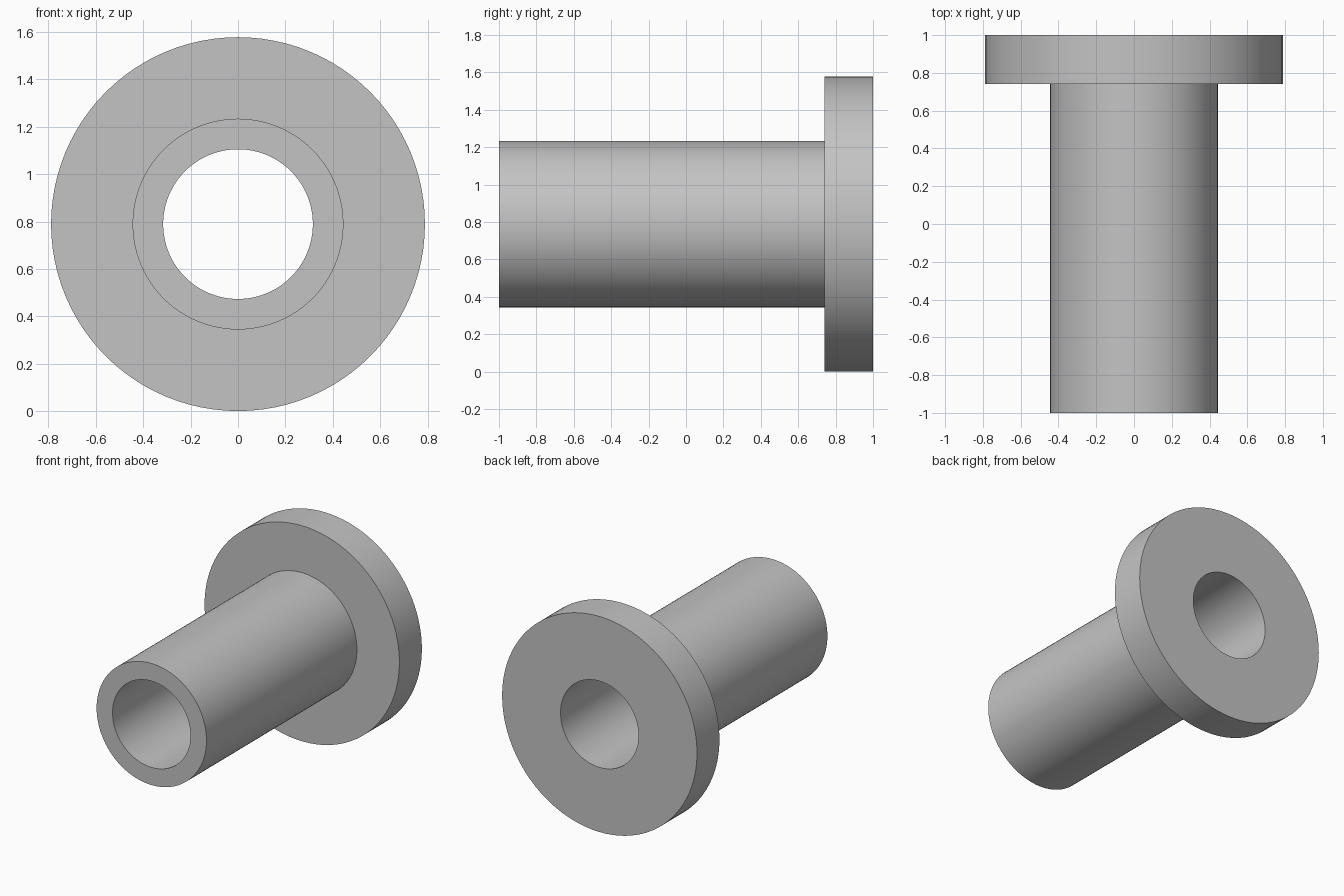
import bpy
import bmesh
from math import pi, cos, sin, radians

cube = bpy.data.objects.get("Cube")
if cube:
    bpy.data.objects.remove(cube, do_unlink=True)

SEGMENTS = 96
FLANGE_R, TUBE_R, BORE_R = 0.789, 0.445, 0.316
FRONT, SHOULDER, BACK = -1.0, 0.74, 1.0

# Plain grey metal
grey = bpy.data.materials.new("grey_metal")
grey.use_nodes = True
colour = (0.55, 0.55, 0.55, 1.0)
grey.diffuse_color = colour
grey.node_tree.nodes["Principled BSDF"].inputs["Base Color"].default_value = colour


def revolve(name, profile):
    """Turn a closed (radius, y) profile around the y axis."""
    bm = bmesh.new()
    rings = []
    for i in range(SEGMENTS):
        a = 2 * pi * i / SEGMENTS
        rings.append([bm.verts.new((r * cos(a), y, r * sin(a))) for r, y in profile])
    n = len(profile)
    for i in range(SEGMENTS):
        here, nxt = rings[i], rings[(i + 1) % SEGMENTS]
        for j in range(n):
            k = (j + 1) % n
            bm.faces.new((here[j], here[k], nxt[k], nxt[j]))
    bmesh.ops.recalc_face_normals(bm, faces=bm.faces[:])
    mesh = bpy.data.meshes.new(name)
    bm.to_mesh(mesh)
    bm.free()
    mesh.materials.append(grey)
    obj = bpy.data.objects.new(name, mesh)
    bpy.context.collection.objects.link(obj)
    obj.location.z = FLANGE_R
    bpy.ops.object.select_all(action="DESELECT")
    obj.select_set(True)
    bpy.context.view_layer.objects.active = obj
    bpy.ops.object.shade_smooth_by_angle(angle=radians(30))
    return obj


# Flanged sleeve with a bore running all the way through
revolve("flanged_bushing", [
    (BORE_R, FRONT), (TUBE_R, FRONT), (TUBE_R, SHOULDER),
    (FLANGE_R, SHOULDER), (FLANGE_R, BACK), (BORE_R, BACK),
])
